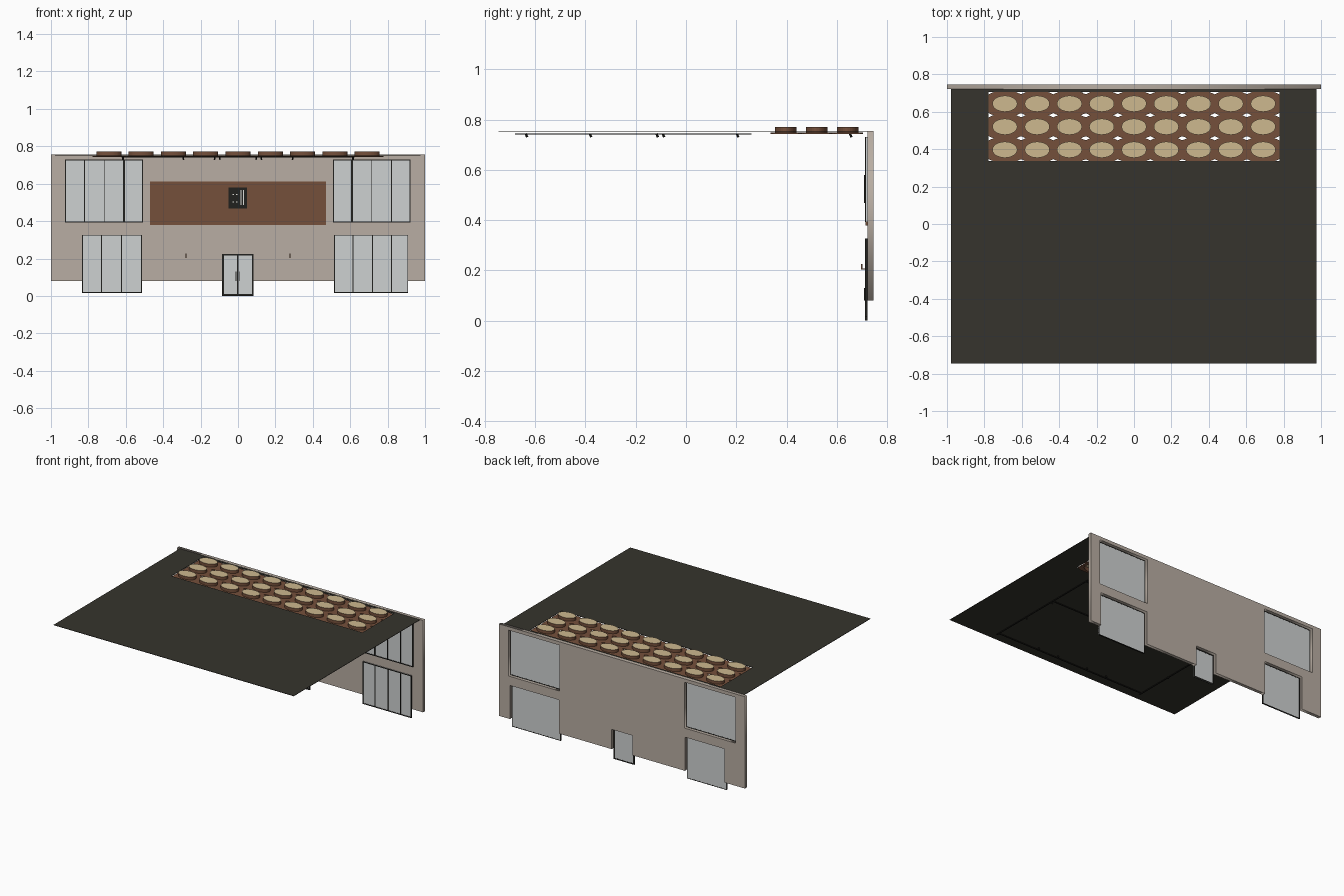
import bpy, bmesh, math
from mathutils import Matrix, Vector

if "Cube" in bpy.data.objects:
    bpy.data.objects.remove(bpy.data.objects["Cube"])


def material(name, rgb):
    m = bpy.data.materials.new(name)
    lin = [((c / 255 + 0.055) / 1.055) ** 2.4 for c in rgb]
    m.diffuse_color = (*lin, 1)
    m.use_nodes = True
    m.node_tree.nodes["Principled BSDF"].inputs["Base Color"].default_value = m.diffuse_color
    return m


WALL = material("taupe_plaster", (185, 174, 163))
GLASS = material("pale_glass", (206, 209, 209))
DARK = material("black_metal", (33, 33, 30))
CEIL = material("charcoal", (54, 52, 45))
BROWN = material("brown_wood", (117, 80, 59))
TAN = material("tan_panel", (205, 184, 143))
WHITE = material("white_mark", (225, 225, 220))


def finish(name, bm, *mats):
    me = bpy.data.meshes.new(name)
    bmesh.ops.recalc_face_normals(bm, faces=bm.faces)
    bm.to_mesh(me)
    bm.free()
    for m in mats:
        me.materials.append(m)
    ob = bpy.data.objects.new(name, me)
    bpy.context.collection.objects.link(ob)
    return ob


def boxes(name, mat, specs):
    """One object from boxes given as (x0, x1, y0, y1, z0, z1)."""
    bm = bmesh.new()
    for x0, x1, y0, y1, z0, z1 in specs:
        mtx = (Matrix.Translation(((x0 + x1) / 2, (y0 + y1) / 2, (z0 + z1) / 2))
               @ Matrix.Diagonal((x1 - x0, y1 - y0, z1 - z0, 1)))
        bmesh.ops.create_cube(bm, size=1, matrix=mtx)
    return finish(name, bm, mat)


def plate(name, mat, loops, thickness, loc, upright=False):
    """Flat sheet with holes: first loop is the outline, the rest are holes."""
    cu = bpy.data.curves.new(name, 'CURVE')
    cu.dimensions = '2D'
    cu.fill_mode = 'BOTH'
    cu.extrude = thickness / 2
    for pts in loops:
        sp = cu.splines.new('POLY')
        sp.points.add(len(pts) - 1)
        for p, (a, b) in zip(sp.points, pts):
            p.co = (a, b, 0, 1)
        sp.use_cyclic_u = True
    cu.materials.append(mat)
    ob = bpy.data.objects.new(name, cu)
    bpy.context.collection.objects.link(ob)
    ob.location = loc
    if upright:
        ob.rotation_euler.x = math.pi / 2
    bpy.ops.object.select_all(action='DESELECT')
    ob.select_set(True)
    bpy.context.view_layer.objects.active = ob
    bpy.ops.object.convert(target='MESH')


def rect(x0, x1, y0, y1):
    return [(x0, y0), (x1, y0), (x1, y1), (x0, y1)]


# wall with notches for the ground-floor openings and holes for upper windows
base, top = 0.08, 0.755
outline = [(-1, base)]
for x0, x1, z in ((-0.835, -0.513, 0.327), (-0.085, 0.083, 0.225), (0.513, 0.91, 0.327)):
    outline += [(x0, base), (x0, z), (x1, z), (x1, base)]
outline += [(1, base), (1, top), (-1, top)]
plate("wall", WALL, [outline, rect(-0.925, -0.508, 0.393, 0.73),
                     rect(0.508, 0.922, 0.393, 0.73)], 0.024, (0, 0.733, 0), True)

# ceiling sheet with an opening for the coffer panel
HX, HY, CY = 0.0863, 0.0615, 0.52
plate("ceiling", CEIL, [rect(-0.978, 0.975, -0.745, 0.722),
                        rect(-9 * HX, 9 * HX, CY - 3 * HY, CY + 3 * HY)],
      0.003, (0, 0, 0.753))


# glazing: pane with outer frame and mullions on the inner side
def window(name, x0, x1, z0, z1, bars, t=0.005, thick=None):
    boxes(name + "_glass", GLASS, [(x0, x1, 0.717, 0.721, z0, z1)])
    ya, yb = 0.713, 0.7215
    specs = [(x0, x0 + t, ya, yb, z0, z1), (x1 - t, x1, ya, yb, z0, z1),
             (x0, x1, ya, yb, z0, z0 + t), (x0, x1, ya, yb, z1 - t, z1)]
    for b in bars:
        w = 0.005 if b == thick else 0.0025
        specs.append((b - w, b + w, ya, 0.718, z0, z1))
    boxes(name + "_frame", DARK, specs)


window("upper_left_window", -0.925, -0.508, 0.393, 0.73, (-0.82, -0.715, -0.61), thick=-0.61)
window("upper_right_window", 0.508, 0.922, 0.393, 0.73, (0.61, 0.715, 0.82), thick=0.61)
window("lower_left_window", -0.835, -0.513, 0.016, 0.327, (-0.73, -0.622))
window("lower_right_window", 0.513, 0.91, 0.016, 0.327, (0.615, 0.72, 0.82))
window("double_door", -0.085, 0.083, 0.0, 0.225, (-0.001,), t=0.009, thick=-0.001)
boxes("door_handles", DARK, [(s - 0.002, s + 0.002, 0.709, 0.714, 0.08, 0.13)
                             for s in (-0.011, 0.009)])

# wood panel and dark board with pale marks
boxes("wood_panel", BROWN, [(-0.47, 0.47, 0.715, 0.722, 0.378, 0.612)])
boxes("board", DARK, [(-0.05, 0.047, 0.709, 0.716, 0.468, 0.58)])
marks = [(x, x + 0.005, 0.7075, 0.71, 0.485, 0.565) for x in (0.014, 0.027)]
marks += [(x, x + 0.008, 0.7075, 0.71, z, z + 0.005)
          for x in (-0.03, -0.012) for z in (0.5, 0.54)]
boxes("board_marks", WHITE, marks)

# wall hooks
for side, s in (("left", -1), ("right", 1)):
    x = 0.279 * s
    boxes(side + "_hook", BROWN, [
        (x - 0.003, x + 0.003, 0.697, 0.703, 0.203, 0.226),
        (x - 0.003, x + 0.003, 0.703, 0.722, 0.203, 0.208)])

# coffer tiles: cut-corner tile, elliptical recess, tan cap
RX, RY, CUTX, CUTY = 0.067, 0.043, 0.025, 0.011
K = (HX - CUTX) / CUTX + HY / CUTY
angles = [i * math.tau / 40 for i in range(40)]
for px, py in ((HX - CUTX, HY), (HX, HY - CUTY)):
    a = math.atan2(py, px)
    angles += [a, math.pi - a, math.pi + a, math.tau - a]
angles.sort()


def coffer(bm, cx, cy):
    def ring(fn, z):
        return [bm.verts.new((cx + x, cy + y, z)) for x, y in map(fn, angles)]

    def outer(a):
        c, s = math.cos(a), math.sin(a)
        r = 1 / max(abs(c) / HX, abs(s) / HY, (abs(c) / CUTX + abs(s) / CUTY) / K)
        return r * c, r * s

    def inner(a):
        c, s = math.cos(a), math.sin(a)
        r = 1 / math.hypot(c / RX, s / RY)
        return r * c, r * s

    zb, zt, zc = 0.743, 0.749, 0.771
    rings = [ring(inner, zc), ring(inner, zb), ring(outer, zb),
             ring(outer, zt), ring(inner, zt)]
    n = len(angles)
    for r0, r1 in zip(rings, rings[1:]):
        for i in range(n):
            j = (i + 1) % n
            bm.faces.new((r0[i], r0[j], r1[j], r1[i]))
    bm.faces.new(rings[0]).material_index = 1


bm = bmesh.new()
for i in range(-4, 5):
    for j in (-1, 0, 1):
        coffer(bm, i * 2 * HX, CY + j * 2 * HY)
finish("coffer_panel", bm, BROWN, TAN)

# lighting tracks under the ceiling
zt = (0.740, 0.745)
tracks = [(x - 0.004, x + 0.004, -0.68, 0.26, *zt) for x in (-0.62, 0.62)]
tracks += [(-0.62, 0.62, y - 0.004, y + 0.004, *zt) for y in (-0.66, -0.1, 0.24)]
boxes("light_tracks", DARK, tracks)

# small tilted spotlights
bm = bmesh.new()
for s in (-1, 1):
    for x, y in ((0.615, -0.38), (0.615, -0.115), (0.292, -0.635), (0.292, 0.205),
                 (0.125, -0.635), (0.097, -0.09), (0.125, 0.205), (0.615, 0.655)):
        mtx = Matrix.Translation((s * x, y, 0.737)) @ Matrix.Rotation(0.4, 4, 'X')
        bmesh.ops.create_cone(bm, cap_ends=True, segments=10, radius1=0.005,
                              radius2=0.004, depth=0.016, matrix=mtx)
finish("spotlights", bm, DARK)
